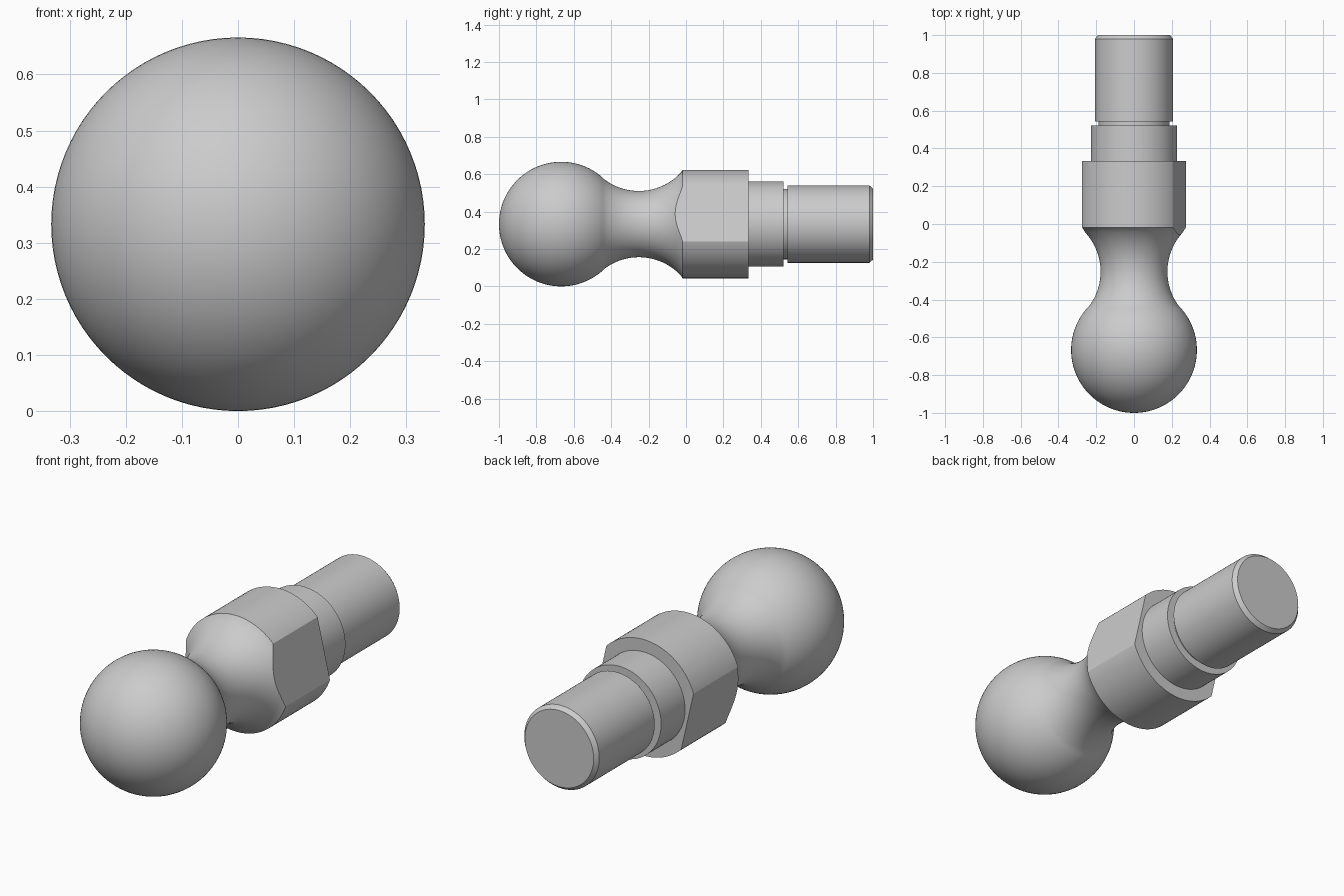
import bpy
import bmesh
from math import sin, cos, pi, radians, atan2
from mathutils import Vector, Matrix

SEGMENTS = 96
AXIS_Z = 0.333
BALL_Y, BALL_R = -0.667, 0.333
NECK_Y, NECK_H, NECK_R = -0.252, 0.482, 0.305   # fillet circle: centre y, centre radius, size
COLLAR_R, COLLAR_Y = 0.29, -0.018
FLAT_DIST, FLAT_TILT = 0.247, radians(13)

cube = bpy.data.objects.get("Cube")
if cube:
    bpy.data.objects.remove(cube, do_unlink=True)

steel = bpy.data.materials.new("steel grey")
steel.use_nodes = True
colour = (0.6, 0.6, 0.6, 1)
steel.diffuse_color = colour
steel.node_tree.nodes["Principled BSDF"].inputs["Base Color"].default_value = colour


def arc(y, r, size, start, end, steps):
    """Points (y, radius) along a circular arc."""
    angles = [start + (end - start) * i / steps for i in range(steps + 1)]
    return [(y + size * cos(a), r + size * sin(a)) for a in angles]


# Profile: ball, concave neck, collar, shoulder, groove, chamfered shank
join = atan2(NECK_H, NECK_Y - BALL_Y)
ball = arc(BALL_Y, 0, BALL_R, pi, join, 40)
ball[0] = (BALL_Y - BALL_R, 0)
neck_end = atan2(COLLAR_R - NECK_H, COLLAR_Y - NECK_Y)
neck = arc(NECK_Y, NECK_H, NECK_R, join - pi, neck_end, 28)[1:-1]
turned = [(COLLAR_Y, COLLAR_R), (0.333, COLLAR_R), (0.333, 0.228), (0.522, 0.228),
          (0.522, 0.188), (0.543, 0.188), (0.543, 0.207), (0.98, 0.207),
          (1, 0.19), (1, 0)]

# Turn the profile about the long axis
bm = bmesh.new()
verts = [bm.verts.new((r, y, 0)) for y, r in ball + neck + turned]
edges = [bm.edges.new(pair) for pair in zip(verts, verts[1:])]
bmesh.ops.spin(bm, geom=verts + edges, cent=(0, 0, 0), axis=(0, 1, 0),
               angle=2 * pi, steps=SEGMENTS, use_duplicate=False)
bmesh.ops.remove_doubles(bm, verts=bm.verts, dist=0.0001)

# Two opposite wrench flats on the collar
for side in (1, -1):
    normal = side * Vector((cos(FLAT_TILT), 0, sin(FLAT_TILT)))
    faces = [f for f in bm.faces if f.calc_center_median().y > NECK_Y]
    geom = list({e for f in faces for e in (*f.verts, *f.edges, f)})
    cut = bmesh.ops.bisect_plane(bm, geom=geom, plane_co=normal * FLAT_DIST,
                                 plane_no=normal, clear_outer=True)
    rim = [e for e in cut["geom_cut"] if isinstance(e, bmesh.types.BMEdge)]
    bmesh.ops.holes_fill(bm, edges=rim, sides=0)

bmesh.ops.recalc_face_normals(bm, faces=bm.faces)
bmesh.ops.transform(bm, matrix=Matrix.Translation((0, 0, AXIS_Z)), verts=bm.verts)
mesh = bpy.data.meshes.new("ball_stud")
bm.to_mesh(mesh)
bm.free()
mesh.materials.append(steel)

stud = bpy.data.objects.new("ball_stud", mesh)
bpy.context.collection.objects.link(stud)
bpy.ops.object.select_all(action="DESELECT")
stud.select_set(True)
bpy.context.view_layer.objects.active = stud
bpy.ops.object.shade_smooth_by_angle(angle=radians(25))
